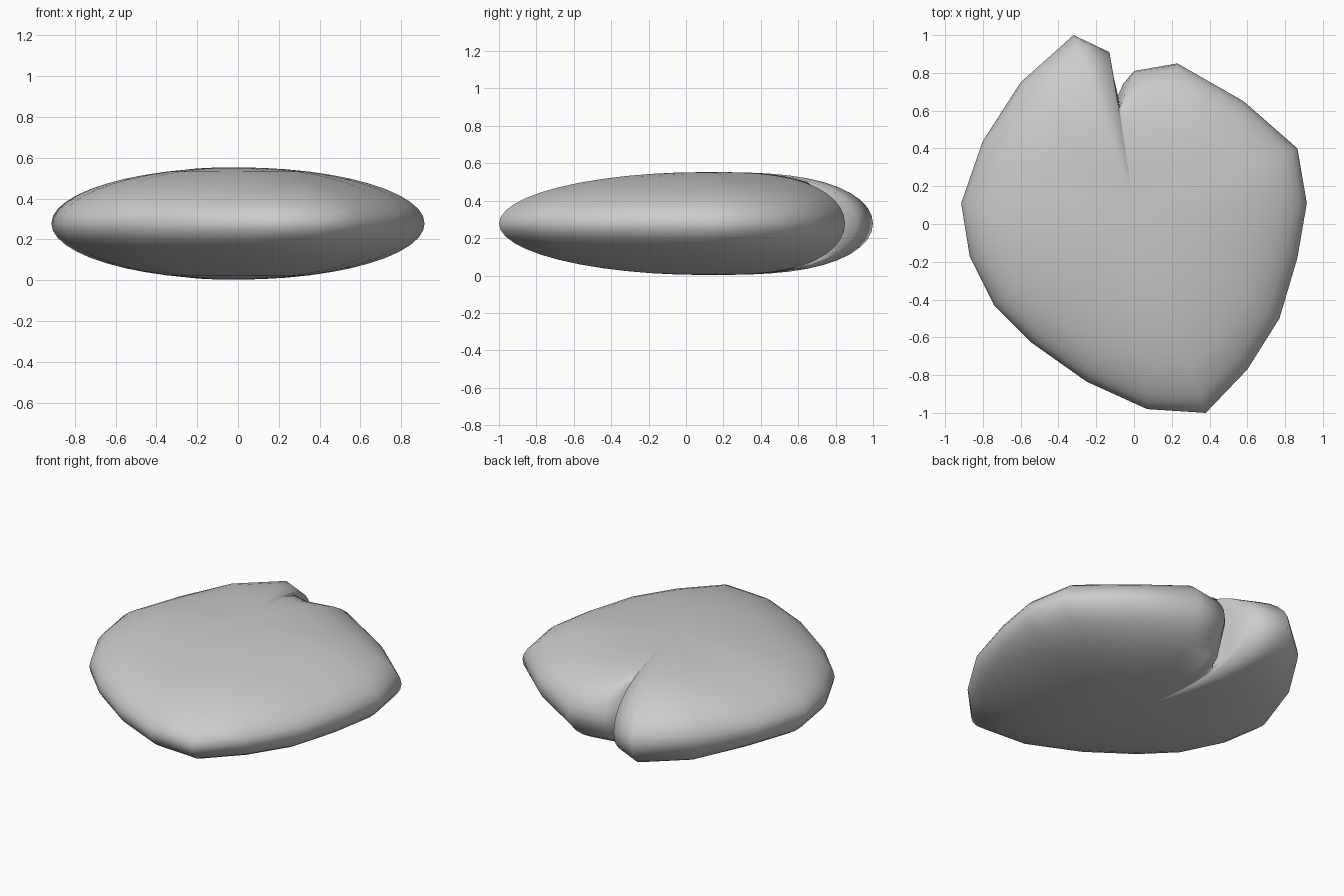
import bpy, bmesh, math
from mathutils import Vector

old = bpy.data.objects.get("Cube")
if old:
    bpy.data.objects.remove(old)

HALF_HEIGHT = 0.275
MID_Z = 0.278
RINGS = 12                      # rings from pole to rim
CENTRE = Vector((0, 0.1))

# Rim outline, counter-clockwise, with a cleft at the back
OUTLINE = [(0.915, 0.11), (0.865, 0.4), (0.58, 0.65), (0.23, 0.85), (0, 0.81),
           (-0.055, 0.745), (-0.085, 0.68), (-0.108, 0.78), (-0.13, 0.91),
           (-0.32, 1), (-0.6, 0.75), (-0.8, 0.44), (-0.915, 0.11),
           (-0.87, -0.17), (-0.74, -0.43), (-0.54, -0.63), (-0.25, -0.835),
           (0.07, -0.98), (0.38, -1), (0.6, -0.77), (0.77, -0.5), (0.865, -0.18)]
CLEFT = (5, 6, 7)
CLEFT_FULL = 0.78               # radius the body would have without the cleft


def rim_point(index, lat):
    """Point of the body at one outline corner and latitude."""
    spoke = Vector(OUTLINE[index]) - CENTRE
    u = math.cos(lat)
    power = 3 if OUTLINE[index][1] > 0.66 else 2
    height = HALF_HEIGHT * math.sqrt(max(0, 1 - u ** power))
    if index in CLEFT:
        # the cleft wall drops steeply and bulges out towards the rim
        limit = spoke.length - 0.09 * height / HALF_HEIGHT
        flat = spoke.normalized() * min(u * CLEFT_FULL, limit)
    else:
        flat = spoke * u
    flat = flat + CENTRE
    return (flat.x, flat.y, MID_Z + math.copysign(height, lat))


# Flattened body: two poles and stacked rings
bm = bmesh.new()
bottom = bm.verts.new((CENTRE.x, CENTRE.y, MID_Z - HALF_HEIGHT))
top = bm.verts.new((CENTRE.x, CENTRE.y, MID_Z + HALF_HEIGHT))
count = len(OUTLINE)
rings = [[bm.verts.new(rim_point(i, k / RINGS * math.pi / 2)) for i in range(count)]
         for k in range(1 - RINGS, RINGS)]
for i in range(count):
    j = (i + 1) % count
    bm.faces.new((bottom, rings[0][j], rings[0][i]))
    bm.faces.new((top, rings[-1][i], rings[-1][j]))
    for low, high in zip(rings, rings[1:]):
        bm.faces.new((low[i], low[j], high[j], high[i]))
bmesh.ops.recalc_face_normals(bm, faces=bm.faces)

mesh = bpy.data.meshes.new("cleft_body")
bm.to_mesh(mesh)
bm.free()
body = bpy.data.objects.new("cleft_body", mesh)
bpy.context.collection.objects.link(body)

# Plain grey surface
grey = bpy.data.materials.new("light_grey")
grey.use_nodes = True
colour = (0.6, 0.6, 0.6, 1)
grey.diffuse_color = colour
grey.node_tree.nodes["Principled BSDF"].inputs["Base Color"].default_value = colour
mesh.materials.append(grey)

bpy.ops.object.select_all(action="DESELECT")
body.select_set(True)
bpy.context.view_layer.objects.active = body
bpy.ops.object.shade_smooth_by_angle(angle=math.radians(75))
